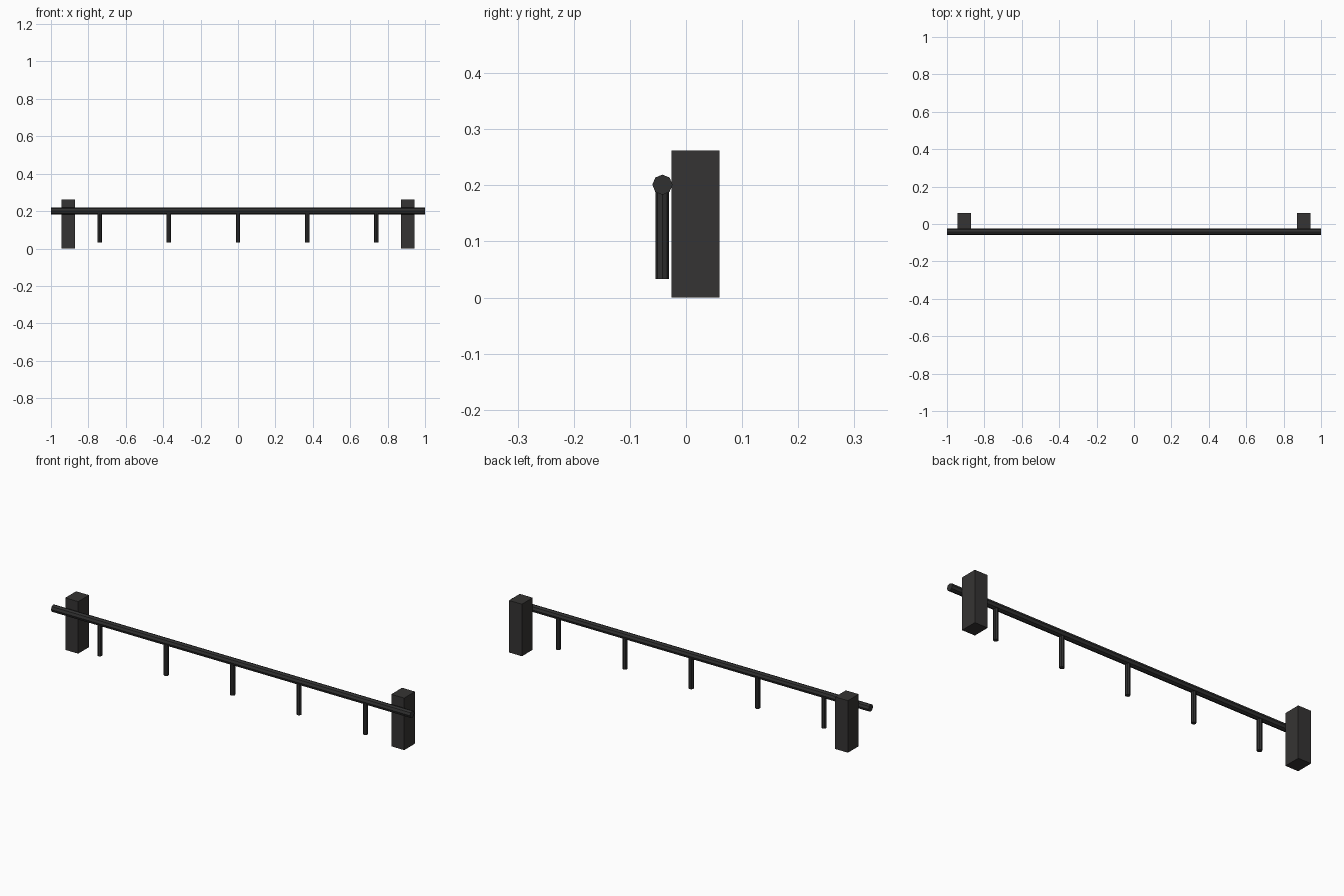
import bpy, math

if "Cube" in bpy.data.objects:
    bpy.data.objects.remove(bpy.data.objects["Cube"])


def material(name, rgb):
    m = bpy.data.materials.new(name)
    m.diffuse_color = (*rgb, 1)
    m.use_nodes = True
    m.node_tree.nodes["Principled BSDF"].inputs["Base Color"].default_value = m.diffuse_color
    return m


POST_MAT = material("dark_post", (0.036, 0.034, 0.033))
METAL_MAT = material("dark_metal", (0.03, 0.03, 0.03))
RAIL_Y, RAIL_Z = -0.042, 0.201


def box(name, loc, size, mat):
    bpy.ops.mesh.primitive_cube_add(size=1, location=loc)
    o = bpy.context.object
    o.name = name
    o.scale = size
    bpy.ops.object.transform_apply(location=False, rotation=False, scale=True)
    o.data.materials.append(mat)


def rod(name, loc, radius, length, mat, rot=(0, 0, 0)):
    bpy.ops.mesh.primitive_cylinder_add(vertices=8, radius=radius, depth=length,
                                        location=loc, rotation=rot)
    o = bpy.context.object
    o.name = name
    o.data.materials.append(mat)


# End posts
for side, label in ((-1, "left"), (1, "right")):
    box(f"{label}_post", (side * 0.908, 0.017, 0.131), (0.072, 0.086, 0.262), POST_MAT)

# Long horizontal rail in front of the posts
rod("rail", (0, RAIL_Y, RAIL_Z), 0.018, 2.0, METAL_MAT, (0, math.pi / 2, 0))

# Hanging pegs below the rail
top, bottom = RAIL_Z - 0.005, 0.033
for i in range(5):
    rod(f"peg_{i + 1}", ((i - 2) * 0.37, RAIL_Y, (top + bottom) / 2),
        0.012, top - bottom, METAL_MAT)
